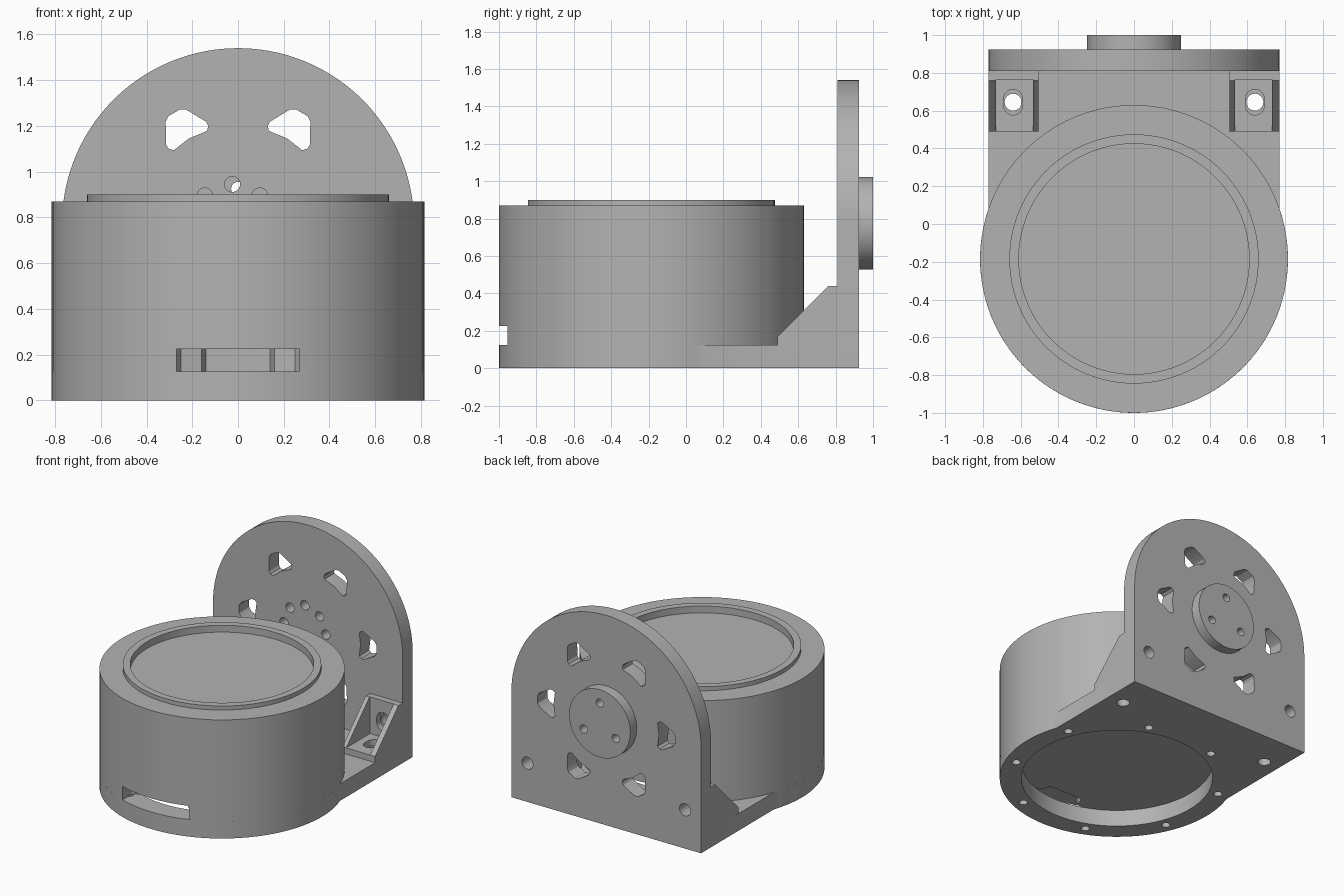
import bpy, bmesh
from math import cos, sin, pi, radians

cube = bpy.data.objects.get("Cube")
if cube:
    bpy.data.objects.remove(cube, do_unlink=True)

grey = bpy.data.materials.new("plain grey")
grey.use_nodes = True
colour = (0.45, 0.45, 0.45, 1)
grey.diffuse_color = colour
grey.node_tree.nodes["Principled BSDF"].inputs["Base Color"].default_value = colour

CY = -0.185          # axis of the round body
R = 0.815            # body radius
W = 0.77             # half width of the bracket
HUB = 0.775          # height of the hub axis
FLOOR = 0.125        # base thickness
BACK, REAR = 0.81, 0.925   # front and rear of the upright plate

PLACE = {"x": lambda u, v, w: (w, u, v),
         "y": lambda u, v, w: (u, w, v),
         "z": lambda u, v, w: (u, v, w)}


def arc(cu, cv, r, start=0, end=360, n=96):
    """Points of an arc; a full circle leaves out the repeated end."""
    full = end - start == 360
    steps = n if full else n + 1
    angles = [radians(start + (end - start) * i / n) for i in range(steps)]
    return [(cu + r * cos(a), cv + r * sin(a)) for a in angles]


def hole(cu, cv, r):
    return arc(cu, cv, r, n=24)


def oval(cu, cv, r, rise):
    return (arc(cu, cv + rise, r, 0, 180, 12) + arc(cu, cv - rise, r, 180, 360, 12))


def prisms(name, outlines, axis, lo, hi):
    """One object made of outlines extruded along an axis."""
    bm = bmesh.new()
    for pts in outlines:
        low = [bm.verts.new(PLACE[axis](u, v, lo)) for u, v in pts]
        high = [bm.verts.new(PLACE[axis](u, v, hi)) for u, v in pts]
        bm.faces.new(low[::-1])
        bm.faces.new(high)
        for i in range(len(pts)):
            j = (i + 1) % len(pts)
            bm.faces.new((low[i], low[j], high[j], high[i]))
    bmesh.ops.recalc_face_normals(bm, faces=bm.faces)
    return finish(name, bm)


def lathe(name, profile, n=96):
    """Revolve a (radius, height) profile about the body axis."""
    bm = bmesh.new()
    rings = [[bm.verts.new((x, y, z)) for x, y in arc(0, CY, r, n=n)] for r, z in profile]
    for a, b in zip(rings, rings[1:]):
        for i in range(n):
            j = (i + 1) % n
            bm.faces.new((a[i], a[j], b[j], b[i]))
    bm.faces.new(rings[0])
    bm.faces.new(rings[-1])
    bmesh.ops.recalc_face_normals(bm, faces=bm.faces)
    return finish(name, bm)


def finish(name, bm):
    mesh = bpy.data.meshes.new(name)
    bm.to_mesh(mesh)
    bm.free()
    mesh.materials.append(grey)
    obj = bpy.data.objects.new(name, mesh)
    bpy.context.scene.collection.objects.link(obj)
    return obj


def select(obj):
    bpy.ops.object.select_all(action="DESELECT")
    obj.select_set(True)
    bpy.context.view_layer.objects.active = obj


def cut(obj, outlines, axis, lo, hi):
    """Remove extruded outlines from an object."""
    cutter = prisms("cutter", outlines, axis, lo, hi)
    cutter.hide_render = True
    mod = obj.modifiers.new("cut", "BOOLEAN")
    mod.operation = "DIFFERENCE"
    mod.solver = "EXACT"
    mod.object = cutter
    select(obj)
    bpy.ops.object.modifier_apply(modifier=mod.name)
    bpy.data.objects.remove(cutter, do_unlink=True)


parts = []

# Round body with raised rim and shallow dished top
body = lathe("round_body", [(R, FLOOR), (R, 0.87), (0.66, 0.87), (0.66, 0.9),
                            (0.61, 0.9), (0.61, 0.85)])
# Cable slots in the lower edge, front and back
for s in (-1, 1):
    slot = [(-0.27, 0.95), (-0.27, 0.67), (-0.25, 0.64), (-0.16, 0.62), (-0.14, 0.55),
            (0.14, 0.55), (0.16, 0.62), (0.25, 0.64), (0.27, 0.67), (0.27, 0.95)]
    cut(body, [[(x, CY + s * y) for x, y in slot]], "z", 0.05, 0.225)
parts.append(body)

# Base plate: round front running into a straight-sided rear
tangent = 27.5 - 8.4   # angle at which the straight sides leave the circle
outline = [(W, BACK), (-W, BACK)] + arc(0, CY, R, 180 - tangent, 360 + tangent, 80)
base = prisms("base_plate", [outline], "z", 0, FLOOR)
openings = [arc(0, CY, 0.665)]
openings += [hole(x, y, 0.03) for x, y in arc(0, CY, 0.735, 22.5, 382.5, 8)]
openings += [hole(s * 0.64, 0.645, 0.045) for s in (-1, 1)]
cut(base, openings, "z", -0.1, 0.3)
parts.append(base)

# Upright plate with arched top
plate = prisms("upright_plate", [[(-W, 0), (W, 0)] + arc(0, W, W, 0, 180, 72)],
               "y", BACK, REAR)
# Six windows around the hub, as (degrees, radius) about each spoke
half = [(3, 0.558), (5.5, 0.545), (12.5, 0.465), (13, 0.445), (11.5, 0.425)]
window = half + [(0, 0.428)] + [(-a, r) for a, r in reversed(half)]
openings = [[(r * cos(radians(a + k * 60)), HUB + r * sin(radians(a + k * 60)))
             for a, r in window] for k in range(6)]
# Ring of screw holes and the two lower fixing holes
openings += [hole(x, z, 0.034) for x, z in arc(-0.025, HUB, 0.17, n=8)]
openings += [hole(s * 0.64, 0.285, 0.045) for s in (-1, 1)]
cut(plate, openings, "y", BACK - 0.1, REAR + 0.1)
parts.append(plate)

# Hub disc on the rear with three screw holes
hub = prisms("hub_disc", [arc(0, HUB, 0.248)], "y", REAR, 1.0)
cut(hub, [hole(x, z, 0.03) for x, z in arc(0, HUB, 0.15, 90, 450, 3)], "y", 0.9, 1.1)
parts.append(hub)

# Corner brackets: sloped cheeks around an L-shaped pocket with slotted holes
for side, s in (("left", 1), ("right", -1)):
    cheek = [(0.49, FLOOR), (0.49, 0.17), (0.76, 0.44), (BACK, 0.44), (BACK, FLOOR)]
    bracket = prisms(side + "_corner_bracket", [cheek], "x", *sorted((s * 0.505, s * W)))
    pocket = [(0.4, 0.17), (0.765, 0.17), (0.765, 0.6), (0.4, 0.6)]
    cut(bracket, [pocket], "x", *sorted((s * 0.535, s * 0.73)))
    cut(bracket, [oval(s * 0.64, 0.645, 0.05, 0.018)], "z", 0.05, 0.3)
    cut(bracket, [oval(s * 0.64, 0.285, 0.05, 0.018)], "y", 0.7, 0.9)
    parts.append(bracket)

# Smooth round walls, crisp edges
for obj in parts:
    select(obj)
    bpy.ops.object.shade_smooth_by_angle(angle=pi / 6)
